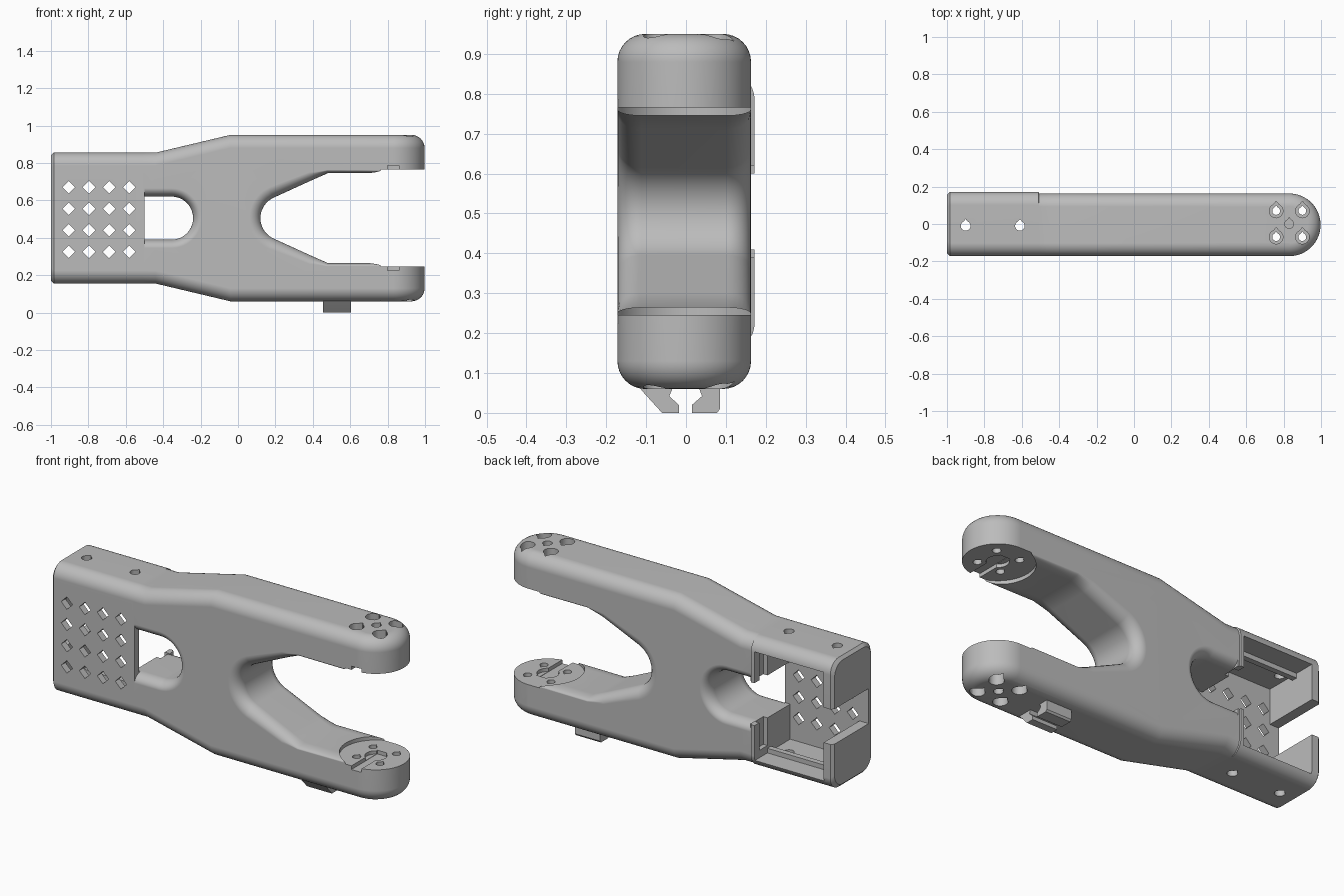
import bpy, bmesh, math
from mathutils import Vector

old = bpy.data.objects.get("Cube")
if old:
    bpy.data.objects.remove(old)

grey = bpy.data.materials.new("plain_grey")
grey.use_nodes = True
grey.diffuse_color = (0.5, 0.5, 0.5, 1)
grey.node_tree.nodes["Principled BSDF"].inputs["Base Color"].default_value = (0.5, 0.5, 0.5, 1)

FRONT, BACK, MID = -0.172, 0.163, 0.505    # main faces and mirror height
YC = (FRONT + BACK) / 2
R = 0.07                                   # outer edge fillet
TIP = 0.83                                 # centre of the rounded arm tips


def loft(name, rings):
    """Skin a closed solid through rings with equal point counts."""
    bm = bmesh.new()
    loops = [[bm.verts.new(p) for p in ring] for ring in rings]
    n = len(loops[0])
    for a, b in zip(loops, loops[1:]):
        for i in range(n):
            j = (i + 1) % n
            bm.faces.new((a[i], a[j], b[j], b[i]))
    bm.faces.new(loops[0][::-1])
    bm.faces.new(loops[-1])
    bmesh.ops.recalc_face_normals(bm, faces=bm.faces)
    mesh = bpy.data.meshes.new(name)
    bm.to_mesh(mesh)
    bm.free()
    mesh.materials.append(grey)
    obj = bpy.data.objects.new(name, mesh)
    bpy.context.collection.objects.link(obj)
    return obj


def box(name, x0, x1, y0, y1, z0, z1):
    return loft(name, [[(x, y0, z0), (x, y1, z0), (x, y1, z1), (x, y0, z1)] for x in (x0, x1)])


def combine(target, tool, op="DIFFERENCE"):
    mod = target.modifiers.new("cut", "BOOLEAN")
    mod.operation, mod.solver, mod.object = op, "EXACT", tool
    bpy.context.view_layer.objects.active = target
    bpy.ops.object.modifier_apply(modifier=mod.name)
    bpy.data.objects.remove(tool)


def section(x, half, back, shrink=0):
    """Rounded rectangle across the body."""
    ring, y0, y1, h = [], FRONT + shrink, back - shrink, half - shrink
    corners = [(y1 - R, MID + h - R), (y0 + R, MID + h - R),
               (y0 + R, MID - h + R), (y1 - R, MID - h + R)]
    for c, (y, z) in enumerate(corners):
        for k in range(9):
            a = math.pi / 2 * (c + k / 8)
            ring.append((x, y + R * math.cos(a), z + R * math.sin(a)))
    return ring


def disc(x, y, r, z, n=64, drop=False):
    pts = []
    for k in range(n):
        s = r * (1.4 if drop and 4 * k == n else 1)
        a = 2 * math.pi * k / n
        pts.append((x + s * math.cos(a), y + s * math.sin(a), z))
    return pts


def hole(x, y, r, z0, z1, n=16, drop=True):
    combine(body, loft("hole_cutter", [disc(x, y, r, z, n, drop) for z in (z0, z1)]))


def flared(name, outline, depth=0.06):
    """Through cutter whose mouth widens into a fillet; outline = (x, z, normal angle, fillet)."""
    steps = [1 - math.cos(math.pi / 2 * k / 7) for k in range(8)]
    layers = [(FRONT - 0.2, 1)]
    layers += [(FRONT + depth * s, 1 - math.sqrt(1 - (1 - s) ** 2)) for s in steps]
    layers += [(BACK - depth * s, 1 - math.sqrt(1 - (1 - s) ** 2)) for s in steps[::-1]]
    layers += [(BACK + 0.2, 1)]
    return loft(name, [[(x + r * f * math.cos(a), y, z + r * f * math.sin(a))
                        for x, z, a, r in outline] for y, f in layers])


def mirrored(upper):
    """Complete an outline given from the axis upward."""
    return [(x, 2 * MID - z, -a, r) for x, z, a, r in upper[::-1]] + upper


# Body: box end, flared shoulder and straight part
body = loft("fork_body", [
    section(-1, 0.35, 0.172, 0.015), section(-0.985, 0.35, 0.172),
    section(-0.51, 0.35, 0.172), section(-0.508, 0.35, BACK),
    section(-0.44, 0.35, BACK), section(-0.04, 0.445, BACK), section(TIP, 0.445, BACK)])

# Rounded tips
rad = (BACK - FRONT) / 2
rounding = [(R * (1 - math.sin(t)), R * (1 - math.cos(t)))
            for t in [math.pi / 2 * k / 8 for k in range(9)]]
levels = [(MID - 0.445 + dz, rad - dr) for dr, dz in rounding]
levels += [(MID + 0.445 - dz, rad - dr) for dr, dz in rounding[::-1]]
combine(body, loft("tip", [disc(TIP, YC, r, z) for z, r in levels]), "UNION")

# Gap between the arms
gap = []
for k in range(11):
    a = math.pi - math.radians(65.5) * (k + 0.5) / 10.5
    gap.append((0.24 + 0.12 * math.cos(a), MID + 0.12 * math.sin(a), a, 0.06))
gap += [(0.4, 0.71, 2.0, 0.045), (0.48, 0.745, 1.75, 0.018), (1.2, 0.745, math.pi / 2, 0.012)]
combine(body, flared("gap_cutter", mirrored(gap)))

# Rounded window behind the box
window = []
for k in range(12):
    a = math.pi / 2 * (k + 0.5) / 11.5
    window.append((-0.355 + 0.115 * math.cos(a), MID + 0.115 * math.sin(a), a, 0.045))
window.append((-0.5, MID + 0.115, math.pi / 2, 0.045))
combine(body, flared("window_cutter", mirrored(window)))

# Box cavity, open at the back, with a cable notch in the end wall
combine(body, box("cavity_cutter", -0.945, -0.53, -0.135, 0.3, 0.2, 0.79))
combine(body, box("passage_cutter", -0.6, -0.48, -0.135, 0.3, 0.39, 0.62))
combine(body, box("step_cutter", -0.6, -0.505, 0.06, 0.13, 0.24, 0.77))
combine(body, box("notch_cutter", -1.1, -0.9, -0.135, 0.3, 0.41, 0.6))

# Diamond vents in the front plate
for i in range(4):
    for j in range(4):
        x, z, d = -0.905 + 0.108 * i, 0.325 + 0.115 * j, 0.034
        combine(body, loft("vent_cutter", [
            [(x - d, y, z), (x, y, z - d), (x + d, y, z), (x, y, z + d)]
            for y in (-0.3, -0.1)]))

# Screw holes through the box walls
for x in (-0.9, -0.61):
    hole(x, -0.01, 0.026, -0.1, 1.1)

# Motor mounts: pad recess, cross slot and screw holes in both arms
for side in (-1, 1):
    def span(a, b):
        return sorted((MID + side * a, MID + side * b))
    hole(TIP, YC, 0.18, *span(0.1, 0.26), n=64, drop=False)
    combine(body, box("slot_cutter", TIP - 0.03, TIP + 0.03, -0.3, 0.05, *span(0.2, 0.28)))
    hole(TIP, YC, 0.055, *span(0.2, 0.278), n=32, drop=False)
    hole(TIP, 0, 0.024, *span(0.4, 0.6))
    for dx in (-0.07, 0.07):
        for y in (-0.07, 0.07):
            hole(TIP + dx, y, 0.037, *span(0.36, 0.6))
            hole(TIP + dx, y, 0.021, *span(0.1, 0.4))

# Rails inside the box
parts = [body]
for name, z0, z1 in (("lower_rail", 0.19, 0.225), ("upper_rail", 0.765, 0.8)):
    parts.append(box(name, -0.95, -0.52, 0.03, 0.06, z0, z1))

# Cable clip under the lower arm
hooks = {
    "front_clip_hook": [(-0.12, 0.07), (-0.11, 0.055), (-0.06, 0), (-0.018, 0),
                        (-0.018, 0.02), (-0.042, 0.042), (-0.03, 0.07)],
    "back_clip_hook": [(0.085, 0.07), (0.085, 0.01), (0.078, 0), (0.015, 0),
                       (0.015, 0.02), (0.04, 0.042), (0.03, 0.07)]}
for name, outline in hooks.items():
    parts.append(loft(name, [[(x, y, z) for y, z in outline] for x in (0.455, 0.605)]))

for obj in parts:
    bpy.ops.object.select_all(action="DESELECT")
    obj.select_set(True)
    bpy.context.view_layer.objects.active = obj
    bpy.ops.object.shade_smooth_by_angle(angle=math.radians(30))
    obj.modifiers.new("clean_shading", "WEIGHTED_NORMAL").keep_sharp = True
